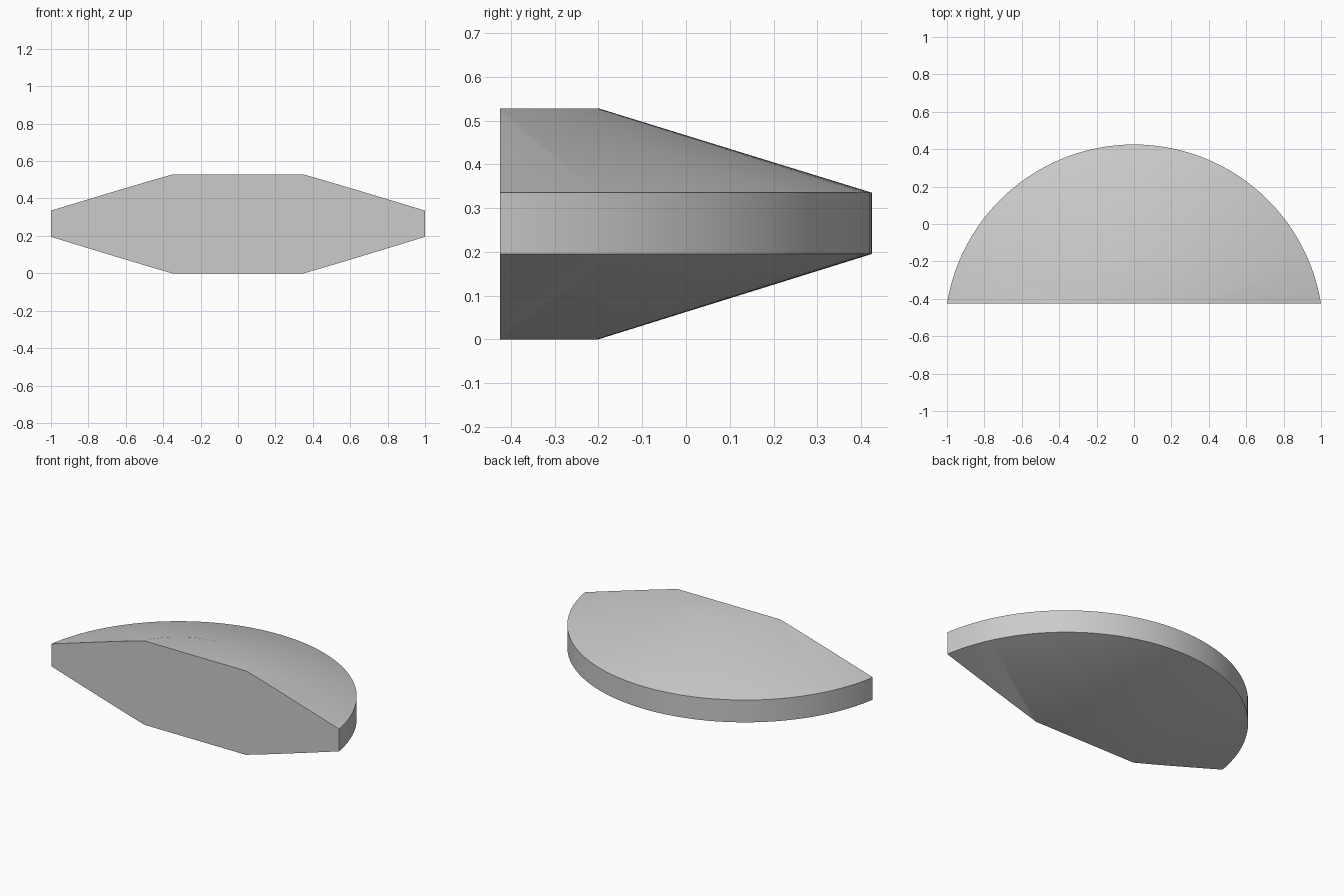
import bpy, bmesh, math
from mathutils import Vector

if "Cube" in bpy.data.objects:
    bpy.data.objects.remove(bpy.data.objects["Cube"])

FRONT_Y = -0.425      # flat cut face
CENTRE_Y = -0.588     # axis of the turned disc
SEGMENTS = 128
# radius and height of each ring, bottom to top
RINGS = [(0.388, 0.0), (1.013, 0.195), (1.013, 0.335), (0.391, 0.527)]

grey = bpy.data.materials.new("light grey")
grey.use_nodes = True
colour = (0.6, 0.6, 0.6, 1)
grey.diffuse_color = colour
grey.node_tree.nodes["Principled BSDF"].inputs["Base Color"].default_value = colour

# Turned disc: double bevelled profile swept around its axis
bm = bmesh.new()
loops = []
for radius, z in RINGS:
    loops.append([bm.verts.new((radius * math.sin(a), CENTRE_Y + radius * math.cos(a), z))
                  for a in (math.tau * i / SEGMENTS for i in range(SEGMENTS))])
for low, high in zip(loops, loops[1:]):
    for i in range(SEGMENTS):
        j = (i + 1) % SEGMENTS
        bm.faces.new((low[i], low[j], high[j], high[i]))
bm.faces.new(loops[0])
bm.faces.new(loops[-1])

# Slice off the front and close it with a flat face
cut = bmesh.ops.bisect_plane(bm, geom=bm.verts[:] + bm.edges[:] + bm.faces[:],
                             plane_co=Vector((0, FRONT_Y, 0)), plane_no=Vector((0, -1, 0)),
                             clear_outer=True)
rim = [e for e in cut["geom_cut"] if isinstance(e, bmesh.types.BMEdge)]
bmesh.ops.contextual_create(bm, geom=rim)
bmesh.ops.recalc_face_normals(bm, faces=bm.faces[:])

mesh = bpy.data.meshes.new("half_disc_body")
bm.to_mesh(mesh)
bm.free()
mesh.materials.append(grey)
body = bpy.data.objects.new("half_disc_body", mesh)
bpy.context.collection.objects.link(body)

# Smooth curved sides, crisp rims
bpy.ops.object.select_all(action="DESELECT")
body.select_set(True)
bpy.context.view_layer.objects.active = body
bpy.ops.object.shade_smooth_by_angle(angle=math.radians(30))
